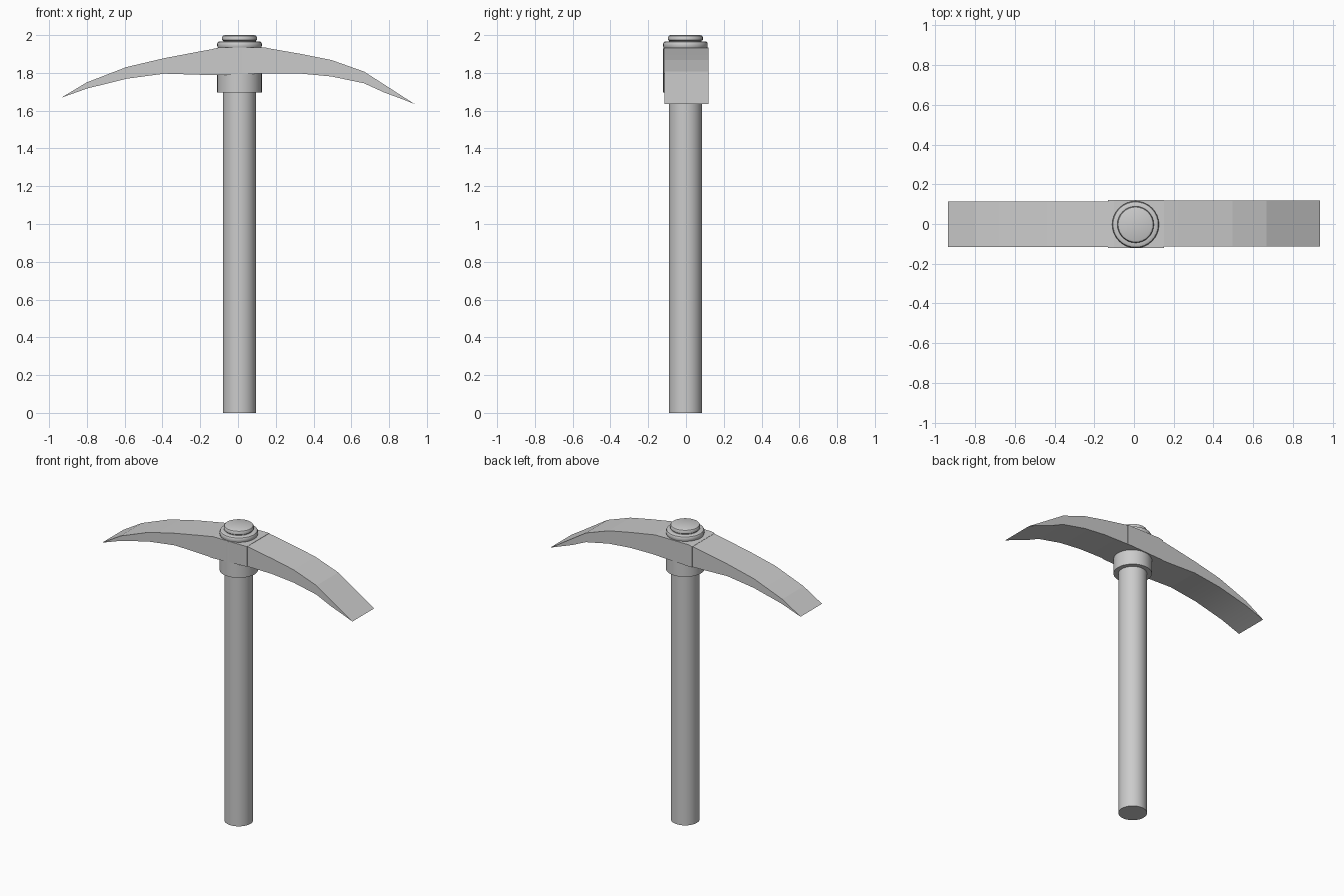
import bpy, bmesh, math

if "Cube" in bpy.data.objects:
    bpy.data.objects.remove(bpy.data.objects["Cube"])

CX, CY = 0.008, -0.003   # axis of the shaft


def finish(name, bm, angle):
    bmesh.ops.recalc_face_normals(bm, faces=bm.faces)
    me = bpy.data.meshes.new(name)
    bm.to_mesh(me)
    bm.free()
    ob = bpy.data.objects.new(name, me)
    bpy.context.collection.objects.link(ob)
    bpy.ops.object.select_all(action='DESELECT')
    ob.select_set(True)
    bpy.context.view_layer.objects.active = ob
    bpy.ops.object.shade_smooth_by_angle(angle=math.radians(angle))
    return ob


def lathe(name, profile, sides=32):
    """Revolve (radius, z) points about the shaft axis, capping both ends."""
    bm = bmesh.new()
    rings = [[bm.verts.new((CX + r * math.cos(2 * math.pi * i / sides),
                            CY + r * math.sin(2 * math.pi * i / sides), z))
              for i in range(sides)] for r, z in profile]
    for a, b in zip(rings, rings[1:]):
        for i in range(sides):
            j = (i + 1) % sides
            bm.faces.new((a[i], a[j], b[j], b[i]))
    bm.faces.new(rings[0])
    bm.faces.new(rings[-1])
    return finish(name, bm, 35)


def blade(name, stations, tip, y0, y1):
    """Strip of box sections (x, bottom z, top z) closing to a sharp edge."""
    bm = bmesh.new()
    rows = [[bm.verts.new(p) for p in ((x, y0, lo), (x, y1, lo), (x, y1, hi), (x, y0, hi))]
            for x, lo, hi in stations]
    for a, b in zip(rows, rows[1:]):
        for i in range(4):
            j = (i + 1) % 4
            bm.faces.new((a[i], a[j], b[j], b[i]))
    bm.faces.new(rows[0])
    if tip:
        e0 = bm.verts.new((tip[0], y0, tip[1]))
        e1 = bm.verts.new((tip[0], y1, tip[1]))
        a = rows[-1]
        bm.faces.new((a[0], a[1], e1, e0))
        bm.faces.new((a[2], a[3], e0, e1))
        bm.faces.new((a[3], a[0], e0))
        bm.faces.new((a[1], a[2], e1))
    else:
        bm.faces.new(rows[-1])
    return finish(name, bm, 8)


# Wooden shaft and the socket below the head
lathe("handle", [(0.088, 0), (0.088, 1.80)])
lathe("socket_collar", [(0.088, 1.695), (0.118, 1.695), (0.118, 1.93), (0.088, 1.93)])

# Rounded ring and end cap on top
lathe("top_ring", [(0.108, 1.92), (0.115, 1.933), (0.118, 1.942), (0.118, 1.955),
                   (0.114, 1.963), (0.106, 1.967), (0.09, 1.967)])
lathe("end_cap", [(0.086, 1.955), (0.086, 1.970), (0.092, 1.975), (0.092, 1.989),
                  (0.088, 1.996), (0.079, 2.0)])

# Head: central block and two curved arms
blade("head_block", [(-0.13, 1.788, 1.928), (-0.10, 1.788, 1.934),
                     (0.15, 1.798, 1.934)], None, -0.12, 0.12)
blade("left_arm", [(-0.10, 1.788, 1.932), (-0.20, 1.790, 1.914), (-0.39, 1.796, 1.878),
                   (-0.59, 1.769, 1.831), (-0.80, 1.717, 1.750)],
      (-0.937, 1.668), -0.115, 0.114)
blade("right_arm", [(0.14, 1.798, 1.934), (0.335, 1.796, 1.900), (0.495, 1.781, 1.868),
                    (0.667, 1.745, 1.807), (0.77, 1.698, 1.741), (0.88, 1.657, 1.670)],
      (0.936, 1.635), -0.114, 0.118)
